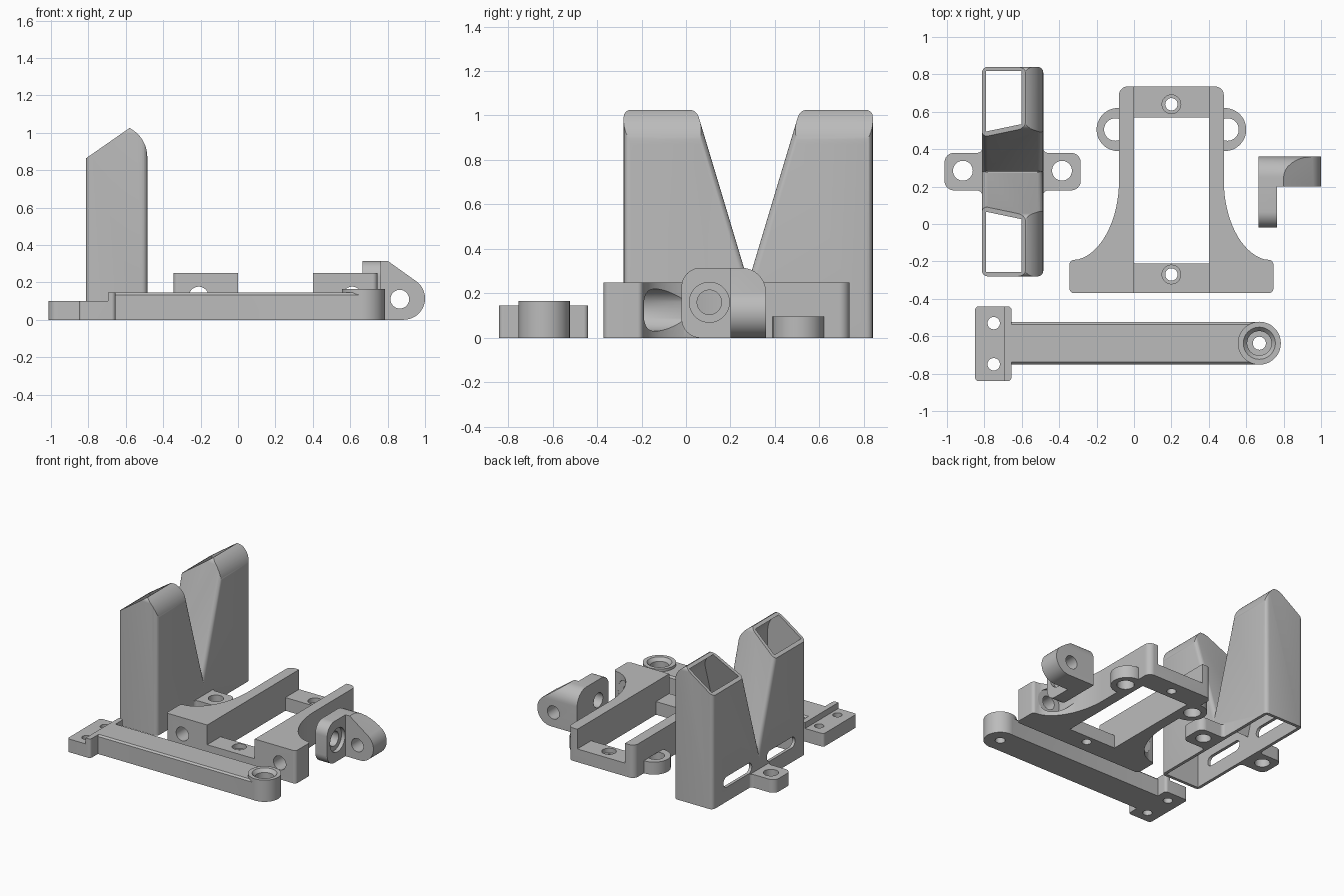
import bpy, bmesh
from math import sin, cos, tan, pi, radians
from mathutils import Vector

if "Cube" in bpy.data.objects:
    bpy.data.objects.remove(bpy.data.objects["Cube"], do_unlink=True)

grey = bpy.data.materials.new("light_grey")
grey.use_nodes = True
grey.diffuse_color = (0.5, 0.5, 0.5, 1)
grey.node_tree.nodes["Principled BSDF"].inputs["Base Color"].default_value = (0.5, 0.5, 0.5, 1)


def rounded(points, steps=8):
    """Polygon from (a, b, radius) corners, each filleted."""
    out = []
    for i, p in enumerate(points):
        c = Vector(p[:2])
        r = p[2] if len(p) > 2 else 0
        if r == 0:
            out.append(c)
            continue
        u = (Vector(points[i - 1][:2]) - c).normalized()
        v = (Vector(points[(i + 1) % len(points)][:2]) - c).normalized()
        half = u.angle(v) / 2
        mid = c + (u + v).normalized() * r / sin(half)
        s, e = c + u * r / tan(half) - mid, c + v * r / tan(half) - mid
        out += [mid + s.lerp(e, k / steps).normalized() * r for k in range(steps + 1)]
    return out


def arc(cx, cy, rx, ry, a0, a1, n=16):
    return [(cx + rx * cos(radians(a0 + (a1 - a0) * k / n)),
             cy + ry * sin(radians(a0 + (a1 - a0) * k / n))) for k in range(n + 1)]


def prism(name, pts, lo, hi, axis="z"):
    """Extrude a 2D polygon along an axis."""
    place = {"x": lambda a, b: (lo, a, b), "y": lambda a, b: (a, lo, b),
             "z": lambda a, b: (a, b, lo)}[axis]
    bm = bmesh.new()
    face = bm.faces.new([bm.verts.new(place(p[0], p[1])) for p in pts])
    ext = bmesh.ops.extrude_face_region(bm, geom=[face])["geom"]
    shift = Vector([(hi - lo) * (axis == k) for k in "xyz"])
    bmesh.ops.translate(bm, vec=shift, verts=[v for v in ext if isinstance(v, bmesh.types.BMVert)])
    bmesh.ops.recalc_face_normals(bm, faces=bm.faces)
    mesh = bpy.data.meshes.new(name)
    bm.to_mesh(mesh)
    bm.free()
    mesh.materials.append(grey)
    ob = bpy.data.objects.new(name, mesh)
    bpy.context.collection.objects.link(ob)
    return ob


def box(x0, x1, y0, y1, z0, z1, r=0, name="cutter"):
    return prism(name, rounded([(x0, y0, r), (x1, y0, r), (x1, y1, r), (x0, y1, r)]), z0, z1)


def rod(a, b, r, lo, hi, axis="z"):
    return prism("cutter", arc(a, b, r, r, 0, 352.5, 47), lo, hi, axis)


def apply(ob, kind, **settings):
    mod = ob.modifiers.new(kind, kind)
    for key, value in settings.items():
        setattr(mod, key, value)
    bpy.context.view_layer.objects.active = ob
    bpy.ops.object.modifier_apply(modifier=mod.name)


def combine(ob, mode, *tools):
    for tool in tools:
        tool.hide_render = True
        apply(ob, "BOOLEAN", operation=mode, solver="EXACT", object=tool)
        bpy.data.objects.remove(tool, do_unlink=True)


def finish(ob):
    bpy.ops.object.select_all(action="DESELECT")
    ob.select_set(True)
    bpy.context.view_layer.objects.active = ob
    bpy.ops.object.shade_smooth_by_angle(angle=radians(30))


# Lever arm: stepped mounting plate, bar and raised end boss
arm = box(-0.85, -0.655, -0.84, -0.44, 0, 0.145, 0.02, "lever_arm")
combine(arm, "DIFFERENCE", box(-0.9, -0.695, -0.9, -0.4, 0.1, 0.3))
bar = prism("bar", [(-0.75, 0), (-0.525, 0), (-0.525, 0.133), (-0.537, 0.145),
                    (-0.738, 0.145), (-0.75, 0.133)], -0.68, 0.67, "x")
combine(arm, "UNION", bar, rod(0.67, -0.6375, 0.115, 0, 0.165))
bpy.ops.mesh.primitive_cone_add(vertices=48, radius1=0.065, radius2=0.09, depth=0.03,
                                location=(0.67, -0.6375, 0.155))
countersink = bpy.context.object
countersink.data.materials.append(grey)
combine(arm, "DIFFERENCE", countersink, rod(0.67, -0.6375, 0.065, 0.06, 0.15),
        rod(0.67, -0.6375, 0.035, -0.1, 0.1),
        rod(-0.75, -0.53, 0.033, -0.1, 0.2), rod(-0.75, -0.75, 0.033, -0.1, 0.2))
finish(arm)

# Frame: flared outline mirrored about its centre line
MID = 0.2
flare = arc(-0.34, 0.235, 0.26, 0.43, 0, -80)
half = rounded([(MID, 0.735), (-0.08, 0.735, 0.045)] + flare
               + [(-0.345, -0.195, 0.025), (-0.345, -0.37, 0.025), (MID, -0.37)])
outline = half + [(2 * MID - p[0], p[1]) for p in reversed(half[1:-1])]
frame = prism("mounting_frame", outline, 0, 0.25)
combine(frame, "DIFFERENCE", box(0, 0.4, -0.5, 0.9, 0.1, 0.4),
        box(0, 0.4, -0.21, 0.57, -0.1, 0.3))
for side in (-1, 1):
    def mx(d):
        return MID + side * d
    # Screw ears, without spilling into the central opening
    ear = rod(mx(0.285), 0.505, 0.115, 0, 0.095)
    combine(ear, "DIFFERENCE", box(0, 0.4, 0.3, 0.7, -0.1, 0.3))
    combine(frame, "UNION", ear)
    # Ear hole, foot hole and its wide recess
    combine(frame, "DIFFERENCE", rod(mx(0.3), 0.505, 0.06, -0.1, 0.096),
            rod(mx(0.41), 0.125, 0.052, -0.5, 0.1, "y"),
            rod(mx(0.41), 0.125, 0.095, -0.19, 0.2, "y"))
for y in (0.64, -0.27):
    combine(frame, "DIFFERENCE", rod(MID, y, 0.05, 0.065, 0.2), rod(MID, y, 0.033, -0.1, 0.08))
finish(frame)

# Corner bracket: rounded side profile cut by a sloped front profile
bracket = prism("corner_bracket", rounded([(-0.02, 0, 0.085), (0.36, 0), (0.36, 0.315, 0.11),
                                           (-0.02, 0.315, 0.085)]), 0.665, 1.0, "x")
slope = [(0.6, -0.1), (0.886, -0.1), (0.886, 0)] + arc(0.886, 0.114, 0.114, 0.114, -85, 50) \
    + [(0.8, 0.315), (0.8, 0.4), (0.6, 0.4)]
combine(bracket, "INTERSECT", prism("cutter", slope, -0.1, 0.5, "y"))
combine(bracket, "DIFFERENCE", box(0.765, 1.2, -0.2, 0.2, -0.1, 0.5),
        rod(0.105, 0.16, 0.055, 0.5, 0.75, "x"), rod(0.105, 0.16, 0.09, 0.735, 0.9, "x"),
        rod(0.865, 0.11, 0.05, 0.1, 0.5, "y"))
finish(bracket)

# Twin duct: two hollow towers parted by a V, with sloped open tops
CY = 0.28


def v_profile(edge, top, inset):
    """Side profile of both towers, mirrored about the V."""
    lean = 0.055 - inset + 0.3 * (1 - top)
    valley = 1 - (0.225 + inset) / 0.3
    left = [(edge, -0.1), (edge, top), (lean, top)]
    return left + [(CY, valley)] + [(2 * CY - y, z) for y, z in reversed(left)]


duct = prism("twin_duct", v_profile(-0.28, 1.025, 0), -0.813, -0.485, "x")
apply(duct, "BEVEL", width=0.03, segments=4, limit_method="ANGLE", angle_limit=radians(25))
crown = [(-0.9, 0), (-0.4, 0), (-0.4, 0.87)] + arc(-0.659, 0.87, 0.174, 0.174, 0, 63) \
    + [(-0.813, 0.863), (-0.9, 0.803)]
combine(duct, "INTERSECT", prism("cutter", crown, -0.5, 1.1, "y"))

# Mounting lugs with filleted roots
lug = [(-0.65, 0.1), (-0.815 + 0.33, 0.1), (-0.485, 0.18, 0.03), (-0.285, 0.18, 0.05),
       (-0.285, 0.38, 0.05), (-0.485, 0.38, 0.03), (-0.485, 0.46), (-0.65, 0.46)]
lug = [(p[0] - 0.003 if p[0] == -0.485 else p[0],) + tuple(p[1:]) for p in lug]
mirror = [(-1.298 - p[0],) + tuple(p[1:]) for p in lug]
combine(duct, "UNION", prism("lug", rounded(lug), 0, 0.1), prism("lug", rounded(mirror), 0, 0.1))
for x in (-0.915, -0.385):
    combine(duct, "DIFFERENCE", rod(x, CY + 0.005, 0.053, -0.1, 0.2))

# Hollow interior, open at the bottom and through the sloped top
void = prism("cutter", v_profile(-0.257, 1.1, 0.026), -0.79, -0.508, "x")
dome = [(-0.9, -0.2), (-0.508, -0.2), (-0.508, 0.87)] \
    + arc(-0.659, 0.87, 0.151, 0.151, 0, 68) + [(-0.62, 1.01), (-0.9, 1.01)]
combine(void, "INTERSECT", prism("cutter", dome, -0.5, 1.1, "y"))
combine(duct, "DIFFERENCE", void)

# Slots low on the outer wall
for y in (CY - 0.26, CY + 0.26):
    slot = rounded([(y - 0.17, 0.11, 0.039), (y + 0.17, 0.11, 0.039),
                    (y + 0.17, 0.19, 0.039), (y - 0.17, 0.19, 0.039)])
    combine(duct, "DIFFERENCE", prism("cutter", slot, -0.9, -0.7, "x"))
finish(duct)
